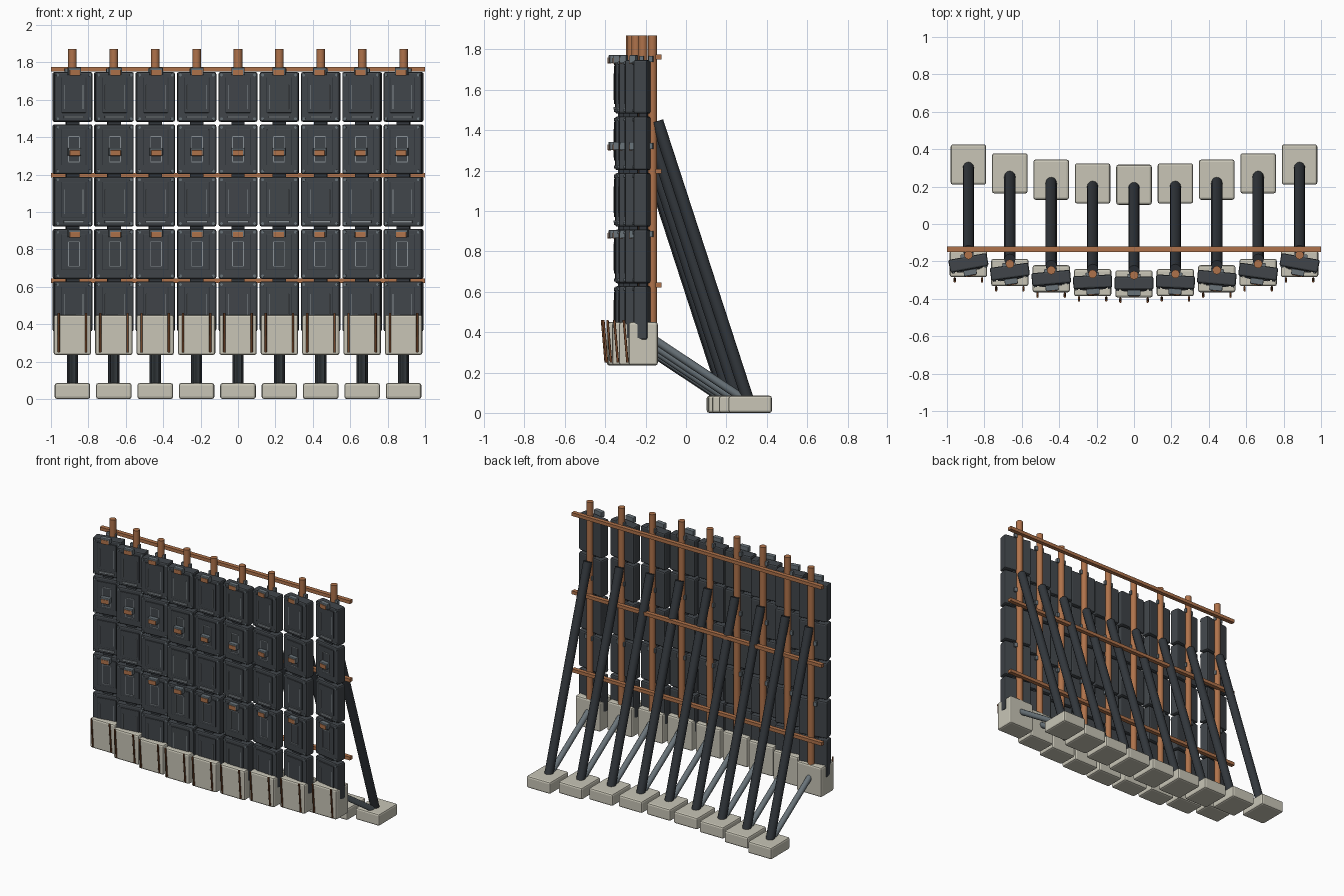
import bpy, bmesh
from math import radians
from mathutils import Matrix, Vector

cube = bpy.data.objects.get("Cube")
if cube:
    bpy.data.objects.remove(cube, do_unlink=True)


def material(name, rgb):
    m = bpy.data.materials.new(name)
    m.use_nodes = True
    m.diffuse_color = (*rgb, 1)
    m.node_tree.nodes["Principled BSDF"].inputs["Base Color"].default_value = (*rgb, 1)
    return m


SLATE = material("dark slate", (0.052, 0.06, 0.068))
DARK = material("dark steel", (0.032, 0.038, 0.045))
STEEL = material("grey steel", (0.14, 0.17, 0.19))
PALE = material("pale steel", (0.25, 0.28, 0.3))
COPPER = material("copper", (0.43, 0.17, 0.07))
RUST = material("rust", (0.2, 0.07, 0.025))
CONCRETE = material("concrete", (0.58, 0.56, 0.47))


def finish(bm, name, mat):
    mesh = bpy.data.meshes.new(name)
    bm.to_mesh(mesh)
    bm.free()
    mesh.materials.append(mat)
    return mesh


def box(name, size, mat, bevel=0.0):
    bm = bmesh.new()
    bmesh.ops.create_cube(bm, size=1)
    bmesh.ops.scale(bm, vec=size, verts=bm.verts)
    if bevel:
        bmesh.ops.bevel(bm, geom=bm.edges[:], offset=bevel, segments=2,
                        profile=0.5, affect='EDGES')
    return finish(bm, name, mat)


def rod(name, start, end, radius, mat, sides=12):
    a, b = Vector(start), Vector(end)
    turn = (b - a).to_track_quat('Z', 'Y').to_matrix().to_4x4()
    bm = bmesh.new()
    bmesh.ops.create_cone(bm, cap_ends=True, segments=sides, radius1=radius,
                          radius2=radius, depth=(b - a).length,
                          matrix=Matrix.Translation((a + b) / 2) @ turn)
    for f in bm.faces:
        f.smooth = len(f.verts) == 4
    for e in bm.edges:
        e.smooth = all(f.smooth for f in e.link_faces)
    return finish(bm, name, mat)


def place(name, mesh, x, y, z, frame=Matrix()):
    obj = bpy.data.objects.new(name, mesh)
    obj.matrix_world = frame @ Matrix.Translation((x, y, z))
    bpy.context.collection.objects.link(obj)


# Shared meshes for the column structure
foot = box("foot", (0.19, 0.215, 0.085), CONCRETE, 0.012)
base = box("base", (0.2, 0.145, 0.215), CONCRETE, 0.012)
post = rod("post", (0, 0, 0.4), (0, 0, 1.87), 0.023, COPPER)
brace = rod("brace", (0, 0.308, 0.06), (0, -0.142, 1.445), 0.03, DARK)
strut = rod("strut", (0, -0.16, 0.365), (0, 0.27, 0.08), 0.02, STEEL)
rebar = rod("rebar", (0, -0.29, 0.25), (0, -0.308, 0.46), 0.006, RUST, 8)

# Shared meshes for the armour panels
panel = box("panel", (0.208, 0.07, 0.266), SLATE, 0.01)
plate = box("plate", (0.13, 0.008, 0.19), SLATE, 0.002)
link = box("link", (0.07, 0.04, 0.04), DARK)
bolt = rod("bolt", (0, -0.006, 0), (0, 0.006, 0), 0.008, STEEL, 8)
strip = box("strip", (0.11, 0.014, 0.012), PALE)
bar = box("bar", (0.004, 0.005, 0.13), PALE)
crossbar = box("crossbar", (0.06, 0.005, 0.004), PALE)
shadow_bar = box("shadow_bar", (0.006, 0.006, 0.19), DARK)
clip_arm = box("clip_arm", (0.07, 0.032, 0.04), STEEL, 0.004)
clip_face = box("clip_face", (0.056, 0.01, 0.03), COPPER, 0.002)
hook = box("hook", (0.07, 0.02, 0.03), STEEL)

PITCH, ROWS = 0.28, 5


def build_panel(row, frame):
    z = 1.615 - row * PITCH
    place("panel", panel, 0, 0, z, frame)
    place("panel_plate", plate, 0, -0.037, z + 0.01, frame)
    if row:
        place("panel_link", link, 0, 0, z + PITCH / 2, frame)
    for sx in (-1, 1):
        place("panel_edge_bar", shadow_bar, sx * 0.066, -0.037, z + 0.01, frame)
        for sz in (-1, 1):
            place("bolt", bolt, sx * 0.088, -0.035, z + sz * 0.117, frame)
    # Alternate rows carry wide or narrow trim
    wide = row % 2 == 0
    for sx in (-1, 1):
        place("panel_bar", bar, sx * (0.05 if wide else 0.03), -0.041, z, frame)
    if wide:
        place("panel_strip", strip, 0, -0.037, z - 0.107, frame)
    else:
        for sz in (-1, 1):
            place("panel_crossbar", crossbar, 0, -0.041, z + sz * 0.068, frame)


for i in range(-4, 5):
    x = i * 0.2213
    bow = 0.108 * (i / 4) ** 2      # shallow curve of the wall
    back = bow - 0.108              # shift relative to the end columns

    # Footing, base and supports
    place("foot", foot, x, 0.318 + back, 0.0425)
    place("base", base, x, -0.212 + back, 0.3425)
    place("post", post, x, -0.166 + back, 0)
    place("brace", brace, x, back, 0)
    place("strut", strut, x, back, 0)
    for side in (-1, 1):
        place("rebar", rebar, x + side * 0.073, back, 0)

    # Turned stack of panels
    frame = (Matrix.Translation((x, -0.208 + back, 0))
             @ Matrix.Rotation(radians(-2.6 * i), 4, 'Z'))
    for row in range(ROWS):
        build_panel(row, frame)

    # Clips holding the panels to the post
    for z in (1.752, 1.322, 0.885):
        place("clip_arm", clip_arm, 0, -0.052, z, frame)
        place("clip_face", clip_face, 0, -0.067, z - 0.007, frame)
        place("clip_hook", hook, 0, 0.04, z, frame)

# Straight rails along the back
rail = box("rail", (2.0, 0.03, 0.024), COPPER)
for z in (1.763, 1.197, 0.633):
    place("rail", rail, 0, -0.136, z)
